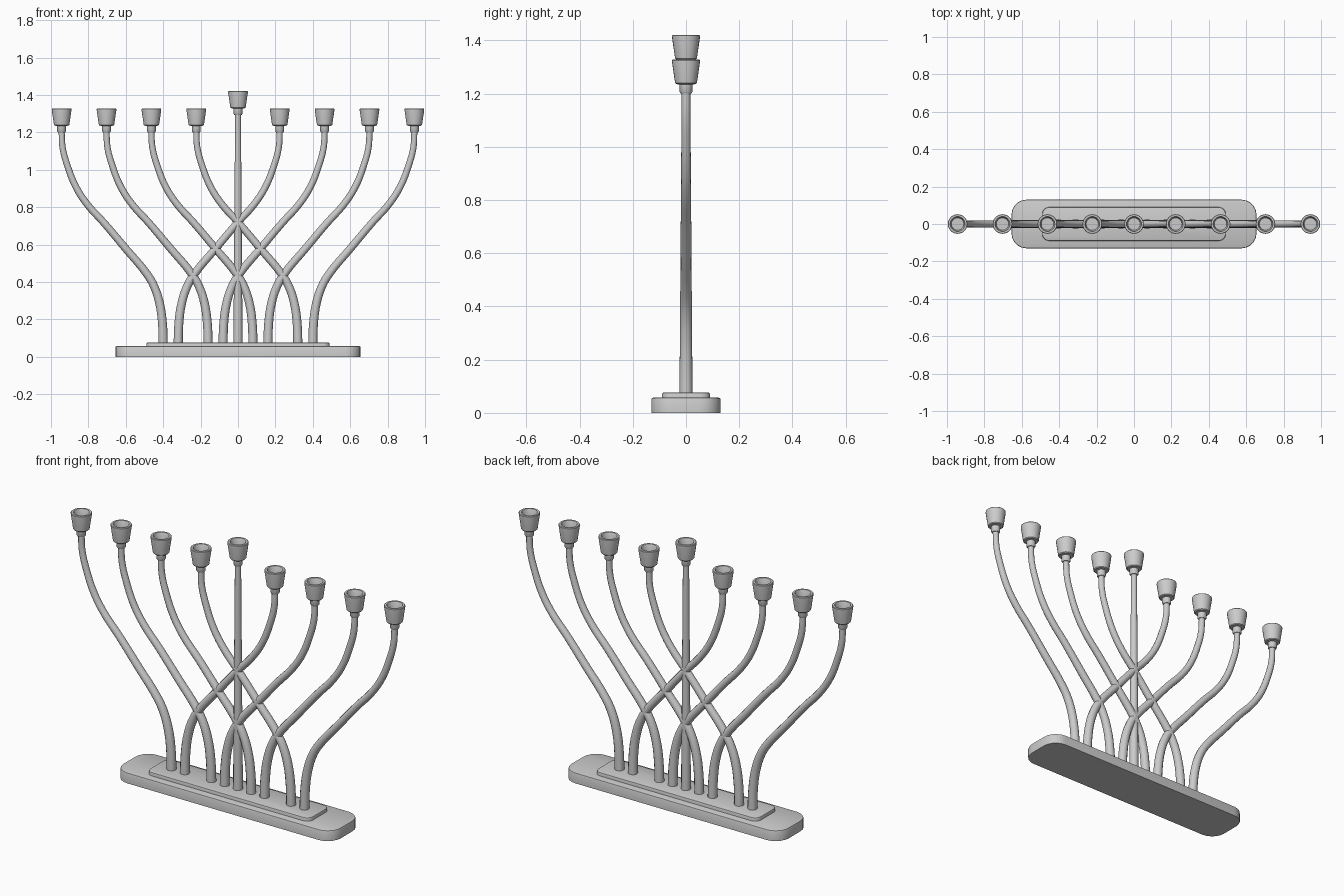
import bpy, bmesh
from math import sin, cos, pi

if "Cube" in bpy.data.objects:
    bpy.data.objects.remove(bpy.data.objects["Cube"])


def finish(name, bm, smooth=True):
    bmesh.ops.recalc_face_normals(bm, faces=bm.faces)
    me = bpy.data.meshes.new(name)
    bm.to_mesh(me)
    bm.free()
    ob = bpy.data.objects.new(name, me)
    bpy.context.collection.objects.link(ob)
    bpy.ops.object.select_all(action='DESELECT')
    ob.select_set(True)
    bpy.context.view_layer.objects.active = ob
    if smooth:
        bpy.ops.object.shade_smooth_by_angle(angle=0.6)
    return ob


def slab(name, hx, hy, z0, z1, r, segs, bev):
    # rounded rectangle, extruded upwards with a small rounded top edge
    bm = bmesh.new()
    rings = []
    for z, inset in ((z0, 0), (z1 - bev, 0), (z1 - bev * .3, bev * .3), (z1, bev)):
        ring = []
        for q, (sx, sy) in enumerate(((1, 1), (-1, 1), (-1, -1), (1, -1))):
            for i in range(segs + 1):
                a = (q + i / segs) * pi / 2
                ring.append(bm.verts.new((sx * (hx - r) + (r - inset) * cos(a),
                                          sy * (hy - r) + (r - inset) * sin(a), z)))
        rings.append(ring)
    for a, b in zip(rings, rings[1:]):
        for i in range(len(a)):
            j = (i + 1) % len(a)
            bm.faces.new((a[i], a[j], b[j], b[i]))
    bm.faces.new(rings[0])
    bm.faces.new(rings[-1])
    return finish(name, bm)


def lathe(name, profile, x, dz, n=24):
    bm = bmesh.new()
    rings = [[bm.verts.new((x + r * cos(2 * pi * i / n), r * sin(2 * pi * i / n), z + dz))
              for i in range(n)] for r, z in profile]
    for a, b in zip(rings, rings[1:]):
        for i in range(n):
            j = (i + 1) % n
            bm.faces.new((a[i], a[j], b[j], b[i]))
    bm.faces.new(rings[0])
    bm.faces.new(rings[-1])
    return finish(name, bm)


def tube(name, path):
    # path of (x, z, radius)
    cu = bpy.data.curves.new(name, 'CURVE')
    cu.dimensions = '3D'
    cu.bevel_depth = 1.0
    cu.bevel_resolution = 4
    cu.resolution_u = 4
    cu.use_fill_caps = True
    sp = cu.splines.new('BEZIER')
    sp.bezier_points.add(len(path) - 1)
    for p, (x, z, r) in zip(sp.bezier_points, path):
        p.co = (x, 0, z)
        p.radius = r
        p.handle_left_type = p.handle_right_type = 'AUTO'
    ob = bpy.data.objects.new(name, cu)
    bpy.context.collection.objects.link(ob)
    bpy.ops.object.select_all(action='DESELECT')
    ob.select_set(True)
    bpy.context.view_layer.objects.active = ob
    bpy.ops.object.convert(target='MESH')
    bpy.ops.object.shade_smooth_by_angle(angle=0.6)


# base plate and raised step
slab("base_plate", .655, .13, 0, .057, .08, 5, .006)
slab("base_step", .49, .09, .05, .076, .035, 4, .005)

# candle cup with neck and recessed socket
cup = [(.0195, 1.2), (.0235, 1.206), (.0235, 1.234), (.037, 1.236), (.041, 1.24),
       (.0525, 1.318), (.0525, 1.325), (.05, 1.328), (.040, 1.328), (.038, 1.325),
       (.033, 1.275)]

# S-shaped branch: offset from its foot, height
shape = [(0, .065), (.004, .18), (.02, .29), (.05, .38), (.085, .44), (.20, .578),
         (.32, .72), (.402, .81), (.465, .905), (.513, 1.025), (.538, 1.12), (.543, 1.21)]

for side, sign in (("left", -1), ("right", 1)):
    for k, foot in enumerate((.40, .16, -.08, -.32)):
        path = [(sign * (foot + d), z, .0245 - .0085 * (z - .065) / 1.15) for d, z in shape]
        tube(f"branch_{side}_{k + 1}", path)
        lathe(f"cup_{side}_{k + 1}", cup, sign * (foot + .543), 0)

# straight centre stem and its taller cup
tube("centre_stem", [(0, .065, .0245), (0, .68, .020), (0, 1.305, .0155)])
lathe("centre_cup", cup, 0, .093)
